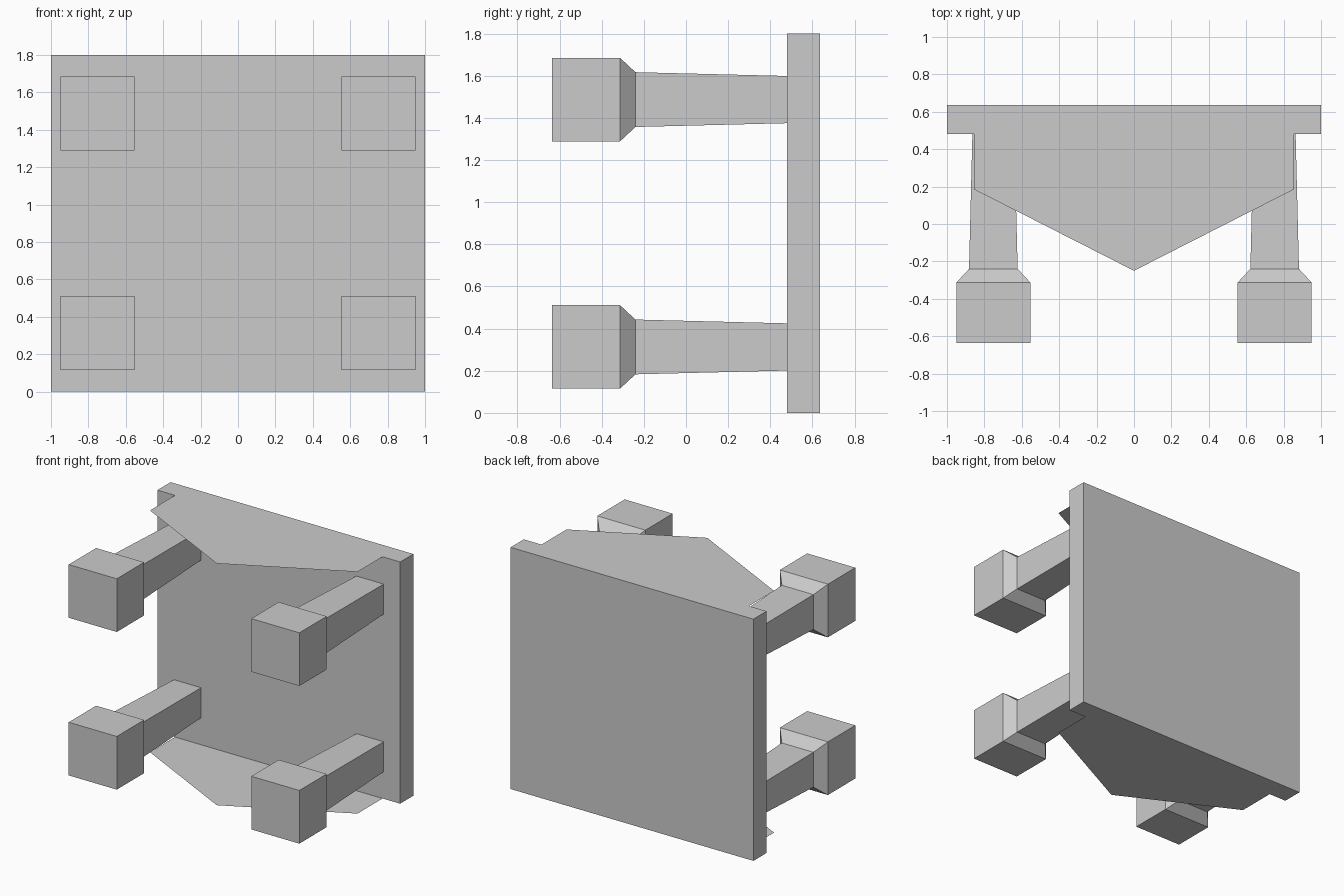
import bpy

cube = bpy.data.objects.get("Cube")
if cube:
    bpy.data.objects.remove(cube, do_unlink=True)

grey = bpy.data.materials.new("plain_grey")
grey.use_nodes = True
colour = (0.6, 0.6, 0.6, 1)
grey.diffuse_color = colour
grey.node_tree.nodes["Principled BSDF"].inputs["Base Color"].default_value = colour

HEIGHT = 1.8
PLATE_FRONT, PLATE_BACK = 0.48, 0.635


def make_object(name, verts, faces):
    mesh = bpy.data.meshes.new(name)
    mesh.from_pydata(verts, [], faces)
    mesh.materials.append(grey)
    obj = bpy.data.objects.new(name, mesh)
    bpy.context.collection.objects.link(obj)
    return obj


def square_loft(name, x, z, sections):
    """Join square sections (y, half width, half height), listed back to front."""
    verts, faces = [], []
    for y, w, h in sections:
        verts += [(x - w, y, z - h), (x + w, y, z - h),
                  (x + w, y, z + h), (x - w, y, z + h)]
    for s in range(len(sections) - 1):
        a, b = 4 * s, 4 * s + 4
        for i in range(4):
            j = (i + 1) % 4
            faces.append((a + i, b + i, b + j, a + j))
    last = 4 * (len(sections) - 1)
    faces += [(3, 2, 1, 0), (last, last + 1, last + 2, last + 3)]
    # Outward winding: the back cap faces +y, the front cap faces -y
    return make_object(name, verts, faces)


# Upright back plate
square_loft("back_plate", 0, HEIGHT / 2,
            [(PLATE_BACK, 1, HEIGHT / 2), (PLATE_FRONT, 1, HEIGHT / 2)])

# Thin pointed sheets along the lower and upper edges
outline = [(-0.855, PLATE_FRONT), (-0.855, 0.185), (0, -0.25),
           (0.855, 0.185), (0.855, PLATE_FRONT)]
for name, z, order in (("lower_sheet", 0, (4, 3, 2, 1, 0)),
                       ("upper_sheet", HEIGHT, (0, 1, 2, 3, 4))):
    make_object(name, [(x, y, z) for x, y in outline], [order])

# Four arms, each flaring into a square block at the front
arm = [(PLATE_FRONT, 0.112, 0.112), (-0.24, 0.13, 0.13),
       (-0.313, 0.198, 0.198), (-0.635, 0.198, 0.198)]
for side, x in (("right", -0.752), ("left", 0.752)):
    for level, z in (("lower", 0.313), ("upper", 1.487)):
        square_loft(f"{level}_{side}_arm", x, z, arm)
